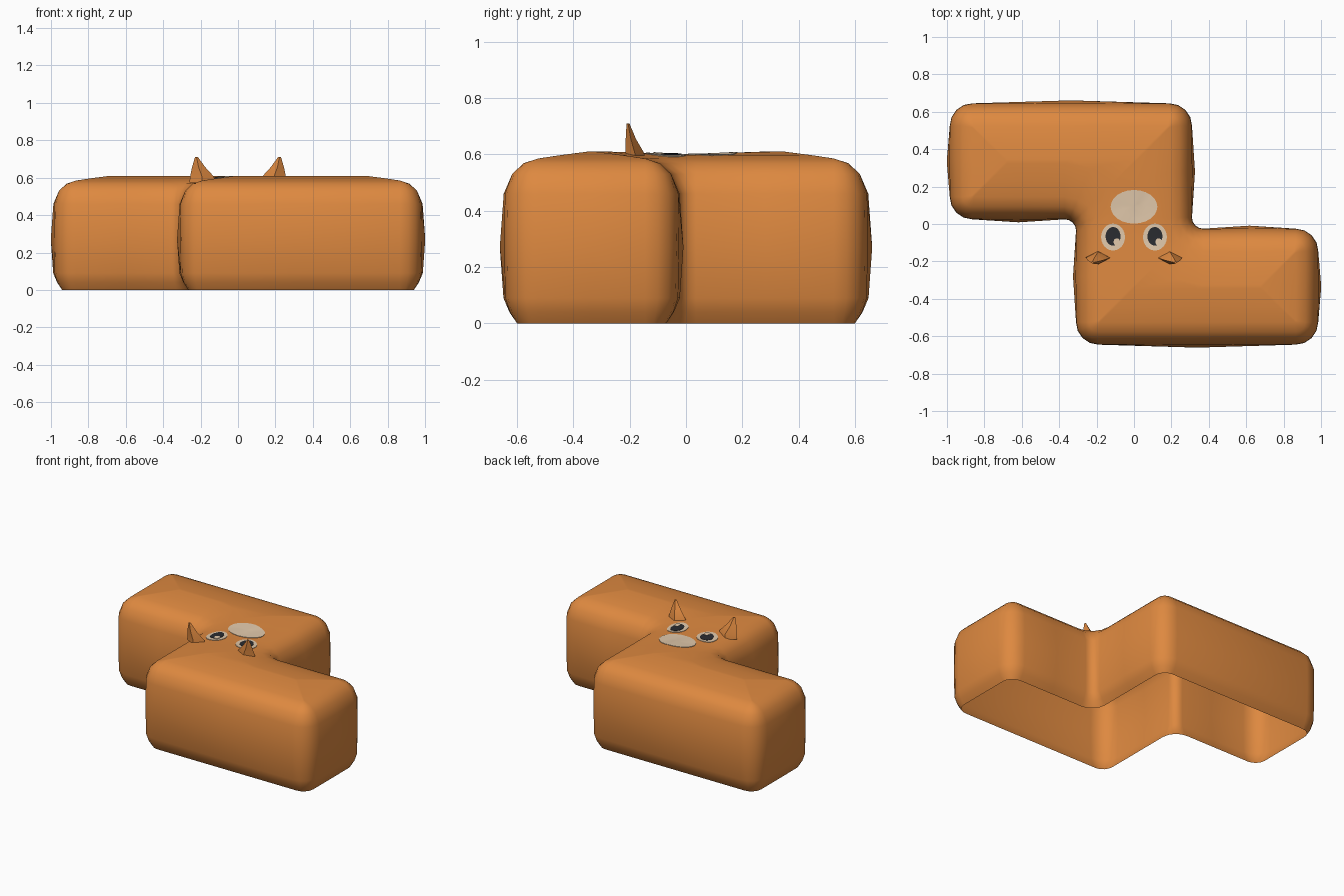
import bpy, bmesh, math
from mathutils import Vector
from mathutils.bvhtree import BVHTree

if "Cube" in bpy.data.objects:
    bpy.data.objects.remove(bpy.data.objects["Cube"])


def material(name, col):
    m = bpy.data.materials.new(name)
    m.diffuse_color = (*col, 1)
    m.use_nodes = True
    m.node_tree.nodes["Principled BSDF"].inputs["Base Color"].default_value = m.diffuse_color
    return m


ORANGE = material("orange fur", (0.73, 0.25, 0.051))
CREAM = material("cream", (0.76, 0.585, 0.41))
DARK = material("dark pupil", (0.023, 0.025, 0.03))


def finish(name, bm, mat, angle=None):
    bmesh.ops.recalc_face_normals(bm, faces=bm.faces)
    me = bpy.data.meshes.new(name)
    bm.to_mesh(me)
    ob = bpy.data.objects.new(name, me)
    bpy.context.collection.objects.link(ob)
    me.materials.append(mat)
    if angle:
        bpy.ops.object.select_all(action='DESELECT')
        ob.select_set(True)
        bpy.context.view_layer.objects.active = ob
        bpy.ops.object.shade_smooth_by_angle(angle=math.radians(angle))
    return ob


def bridge(bm, lo, hi):
    n = len(lo)
    for i in range(n):
        j = (i + 1) % n
        bm.faces.new((lo[i], lo[j], hi[j], hi[i]))


# Zigzag outline, clockwise from above; second half is the first turned 180 degrees
half = [Vector(p) for p in ((-.985, .645), (.31, .645), (.31, -.025), (.985, -.025))]
corners = half + [-p for p in half]


def outline(d, bulge):
    """Rounded outline inset by d, with side centres pushed out by bulge."""
    arcs = []
    for i, p in enumerate(corners):
        a = (p - corners[i - 1]).normalized()
        b = (corners[(i + 1) % 8] - p).normalized()
        inner = p + d * (Vector((a.y, -a.x)) + Vector((b.y, -b.x)))
        convex = a.x * b.y - a.y * b.x < 0
        r = max(.12 - d, .008) if convex else .06 + d
        c = inner + r * (b - a)
        arcs.append([c + r * (a * math.sin(t) - b * math.cos(t))
                     for t in (k * math.pi / 8 for k in range(5))])
    pts = []
    for i, arc in enumerate(arcs):
        nxt = arcs[(i + 1) % 8][0]
        side = (nxt - arc[-1]).normalized()
        pts += arc + [(arc[-1] + nxt) / 2 + bulge * Vector((-side.y, side.x))]
    return pts


# Body: stacked outlines, open underneath
bm = bmesh.new()
prev = None
for z, d, bulge in ((0, .045, 0), (.04, .02, .002), (.09, .003, .006), (.27, 0, .016),
                    (.46, .002, .004), (.53, .028, 0), (.568, .068, 0),
                    (.585, .12, 0), (.597, .2, 0), (.61, .3, 0)):
    ring = []
    for p in outline(d, bulge):
        dip = .014 * max(0, 1 - abs(p.y) / .26) if d == .3 else 0
        ring.append(bm.verts.new((p.x, p.y, z - dip)))
    if prev:
        bridge(bm, prev, ring)
    prev = ring
cap = bm.faces.new(prev)
bmesh.ops.triangulate(bm, faces=[cap])
bmesh.ops.recalc_face_normals(bm, faces=bm.faces)
if max(bm.faces, key=lambda f: f.calc_center_median().z).normal.z < 0:
    bmesh.ops.reverse_faces(bm, faces=bm.faces)
tree = BVHTree.FromBMesh(bm)
me = bpy.data.meshes.new("body")
bm.to_mesh(me)
me.materials.append(ORANGE)
me.shade_smooth()
bpy.context.collection.objects.link(bpy.data.objects.new("body", me))


def top_z(x, y):
    return tree.ray_cast(Vector((x, y, 2)), Vector((0, 0, -1)))[0].z


# Thin face plates draped over the top
def plate(name, cx, cy, rx, ry, lift, mat, n=24):
    bm = bmesh.new()
    mid = bm.verts.new((cx, cy, top_z(cx, cy) + lift))
    prev = None
    for s in (.25, .5, .75, 1):
        ring = []
        for k in range(n):
            t = 2 * math.pi * k / n
            x, y = cx + s * rx * math.cos(t), cy + s * ry * math.sin(t)
            ring.append(bm.verts.new((x, y, top_z(x, y) + lift)))
        if prev:
            bridge(bm, prev, ring)
        else:
            for k in range(n):
                bm.faces.new((mid, ring[k], ring[(k + 1) % n]))
        prev = ring
    # short rim down to the body
    rim = [bm.verts.new((v.co.x, v.co.y, v.co.z - lift - .001)) for v in prev]
    bridge(bm, prev, rim)
    finish(name, bm, mat, 40)


plate("muzzle", 0, .092, .125, .09, .003, CREAM)
for side, s in (("left", -1), ("right", 1)):
    x = s * .112
    plate(side + "_eye", x, -.07, .064, .072, .003, CREAM)
    plate(side + "_pupil", x, -.066, .04, .05, .005, DARK)
    plate(side + "_eye_glint", x + .02, -.096, .018, .02, .007, CREAM, 10)

    # Pointed four-sided ear, tapering backwards to a small tip
    bm = bmesh.new()
    prev = None
    for z, cx, cy, rx, ry in ((.575, .192, -.18, .068, .036), (.605, .192, -.182, .064, .033),
                              (.655, .21, -.196, .036, .018), (.71, .222, -.206, .008, .005)):
        ring = [bm.verts.new((s * (cx + dx * rx), cy + dy * ry, z))
                for dx, dy in ((1, 0), (0, 1), (-1, 0), (0, -1))]
        if prev:
            bridge(bm, prev, ring)
        prev = ring
    bm.faces.new(prev)
    finish(side + "_ear", bm, ORANGE, 30)
